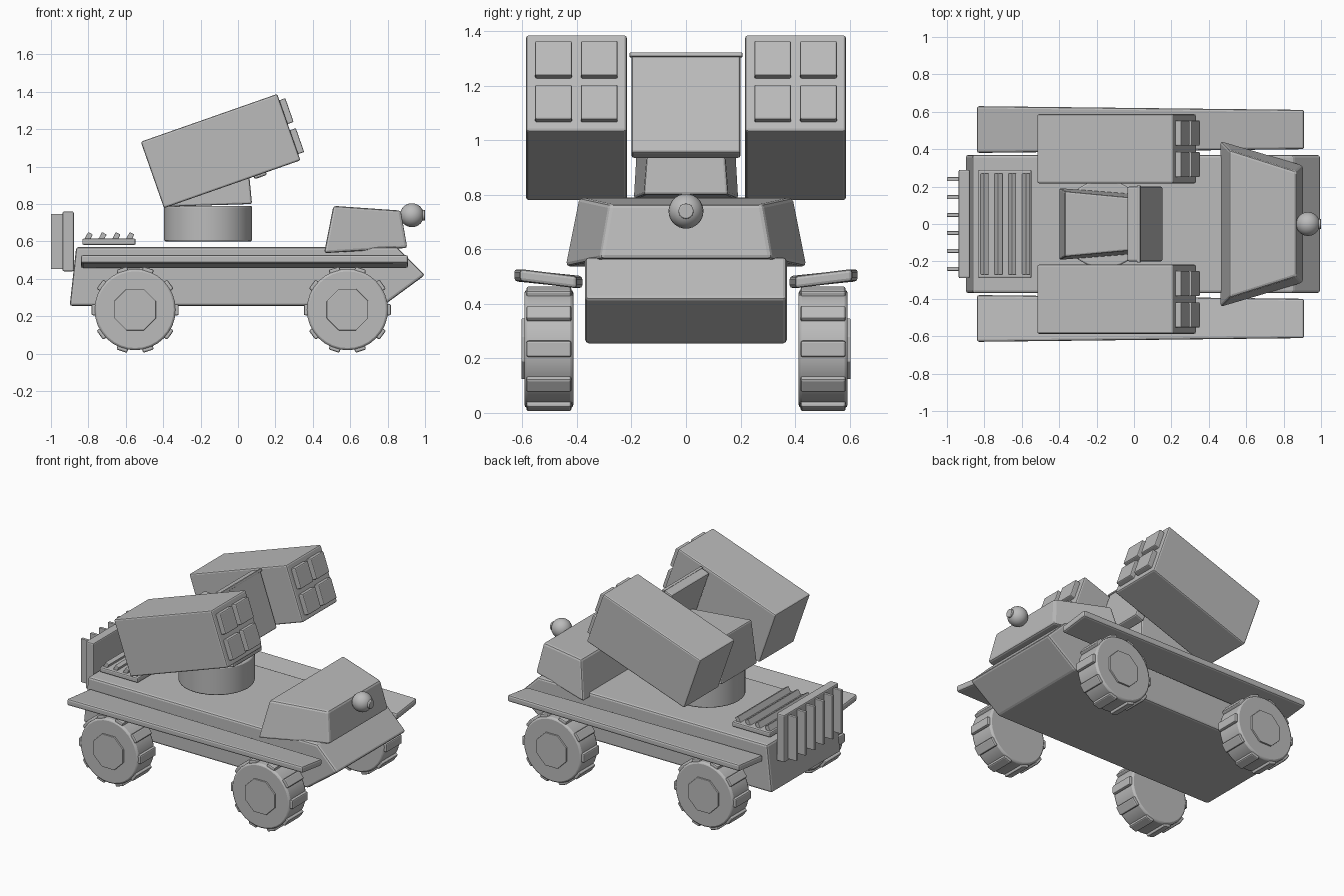
import bpy, bmesh, math
from mathutils import Matrix, Vector

if "Cube" in bpy.data.objects:
    bpy.data.objects.remove(bpy.data.objects["Cube"])

grey = bpy.data.materials.new("plain_grey")
grey.diffuse_color = (0.5, 0.5, 0.5, 1)
grey.use_nodes = True
grey.node_tree.nodes["Principled BSDF"].inputs["Base Color"].default_value = grey.diffuse_color
TILT = -math.radians(19.3)


def finish(name, bm, bevel=0.0, smooth=False):
    bmesh.ops.recalc_face_normals(bm, faces=bm.faces)
    me = bpy.data.meshes.new(name)
    bm.to_mesh(me)
    bm.free()
    ob = bpy.data.objects.new(name, me)
    bpy.context.collection.objects.link(ob)
    me.materials.append(grey)
    if bevel:
        m = ob.modifiers.new("bevel", 'BEVEL')
        m.width, m.segments, m.limit_method = bevel, 2, 'ANGLE'
    if smooth:
        bpy.ops.object.select_all(action='DESELECT')
        ob.select_set(True)
        bpy.context.view_layer.objects.active = ob
        bpy.ops.object.shade_smooth_by_angle(angle=math.radians(35))
    return ob


def add_box(bm, center, size, tilt=0.0):
    mat = (Matrix.Translation(center) @ Matrix.Rotation(tilt, 4, 'Y')
           @ Matrix.Diagonal((*size, 1)))
    bmesh.ops.create_cube(bm, size=1, matrix=mat)


def box(name, center, size, tilt=0.0, bevel=0.01):
    bm = bmesh.new()
    add_box(bm, center, size, tilt)
    return finish(name, bm, bevel)


def loft(name, a, b, bevel=0.01):
    """Closed solid between two matching point loops."""
    bm = bmesh.new()
    va, vb = [bm.verts.new(p) for p in a], [bm.verts.new(p) for p in b]
    n = len(a)
    bm.faces.new(va)
    bm.faces.new(vb)
    for i in range(n):
        bm.faces.new((va[i], va[(i + 1) % n], vb[(i + 1) % n], vb[i]))
    return finish(name, bm, bevel)


def wedge(name, profile, bevel):
    """Symmetric solid from (x, z, half width) points."""
    return loft(name, [(x, -w, z) for x, z, w in profile],
                [(x, w, z) for x, z, w in profile], bevel)


def add_cyl(bm, center, radius, depth, segs, rot=Matrix()):
    bmesh.ops.create_cone(bm, cap_ends=True, segments=segs, radius1=radius, radius2=radius,
                          depth=depth, matrix=Matrix.Translation(center) @ rot)


# hull, cab and launcher mount
hull = [(-0.90, 0.255), (-0.865, 0.57), (0.85, 0.57), (1.0, 0.42), (0.775, 0.255)]
wedge("hull", [(x, z, 0.37) for x, z in hull], 0.014)
wedge("cab", [(0.46, 0.537, 0.445), (0.51, 0.79, 0.395),
              (0.87, 0.765, 0.28), (0.905, 0.565, 0.315)], 0.014)
wedge("launcher_mount", [(-0.40, 0.785, 0.192), (-0.37, 1.08, 0.175),
                         (0.05, 1.06, 0.135), (0.075, 0.80, 0.155)], 0.01)

# sloping fenders, slightly narrower at the front
for s, side in ((-1, "right"), (1, "left")):
    ends = []
    for x, y0, y1 in ((-0.84, 0.38, 0.63), (0.91, 0.40, 0.61)):
        ends.append([(x, s * y0, 0.457), (x, s * y1, 0.483),
                     (x, s * y1, 0.528), (x, s * y0, 0.502)])
    loft(f"fender_{side}", ends[0], ends[1], 0.012)

# wheels with tread blocks and octagonal hub caps
ROT_Y = Matrix.Rotation(math.pi / 2, 4, 'X')
for s, side in ((-1, "right"), (1, "left")):
    for wx, pos in ((-0.55, "rear"), (0.585, "front")):
        c = Vector((wx, s * 0.503, 0.235))
        bm = bmesh.new()
        add_cyl(bm, c, 0.217, 0.18, 32, ROT_Y)
        finish(f"wheel_{pos}_{side}", bm, 0.012, True)
        bm = bmesh.new()
        for i in range(10):
            mat = (Matrix.Translation(c) @ Matrix.Rotation(i * math.tau / 10, 4, 'Y')
                   @ Matrix.Translation((0.213, 0, 0)) @ Matrix.Diagonal((0.04, 0.165, 0.06, 1)))
            bmesh.ops.create_cube(bm, size=1, matrix=mat)
        finish(f"tread_{pos}_{side}", bm, 0.008)
        bm = bmesh.new()
        add_cyl(bm, c + Vector((0, s * 0.09, 0)), 0.12, 0.022, 8,
                ROT_Y @ Matrix.Rotation(math.pi / 8, 4, 'Z'))
        finish(f"hub_cap_{pos}_{side}", bm, 0.003)

# nose lamp with small lens
bm = bmesh.new()
bmesh.ops.create_uvsphere(bm, u_segments=24, v_segments=16, radius=0.064,
                          matrix=Matrix.Translation((0.93, 0, 0.74)))
finish("lamp", bm, 0, True)
bm = bmesh.new()
add_cyl(bm, (0.985, 0, 0.74), 0.028, 0.03, 16, Matrix.Rotation(math.pi / 2, 4, 'Y'))
finish("lamp_lens", bm, 0.004, True)

# turret ring
bm = bmesh.new()
add_cyl(bm, (-0.16, 0, 0.695), 0.235, 0.19, 32)
finish("turret_ring", bm, 0.008, True)

# tilted missile pods with four hatches each
R = Matrix.Rotation(TILT, 4, 'Y')
pod = Vector((-0.093, 0, 1.083))
for s, side in ((-1, "right"), (1, "left")):
    c = pod + Vector((0, s * 0.402, 0))
    box(f"pod_{side}", c, (0.773, 0.37, 0.376), TILT, 0.01)
    bm = bmesh.new()
    for dy in (-0.084, 0.084):
        for dz in (-0.085, 0.085):
            add_box(bm, c + R @ Vector((0.395, dy, dz)), (0.05, 0.135, 0.135), TILT)
    finish(f"pod_hatches_{side}", bm, 0.006)

# radar panel between the pods with its top bar
panel = Vector((0.155, 0, 0.955)) + R @ Vector((-0.035, 0, 0.193))
box("radar_panel", panel, (0.07, 0.40, 0.385), TILT, 0.01)
box("radar_bar", panel + R @ Vector((0.032, 0, 0.187)), (0.018, 0.414, 0.016), TILT, 0.004)

# engine deck grille with slanted slats
box("engine_deck", (-0.69, 0, 0.598), (0.285, 0.58, 0.034), 0, 0.008)
bm = bmesh.new()
for i in range(4):
    add_box(bm, (-0.80 + i * 0.074, 0, 0.622), (0.028, 0.54, 0.048), math.radians(28))
finish("deck_slats", bm, 0.003)

# rear radiator with vertical fins
box("radiator", (-0.908, 0, 0.60), (0.06, 0.58, 0.32), 0, 0.008)
bm = bmesh.new()
for i in range(6):
    add_box(bm, (-0.965, -0.24 + i * 0.096, 0.60), (0.07, 0.02, 0.295))
finish("radiator_fins", bm, 0.003)
